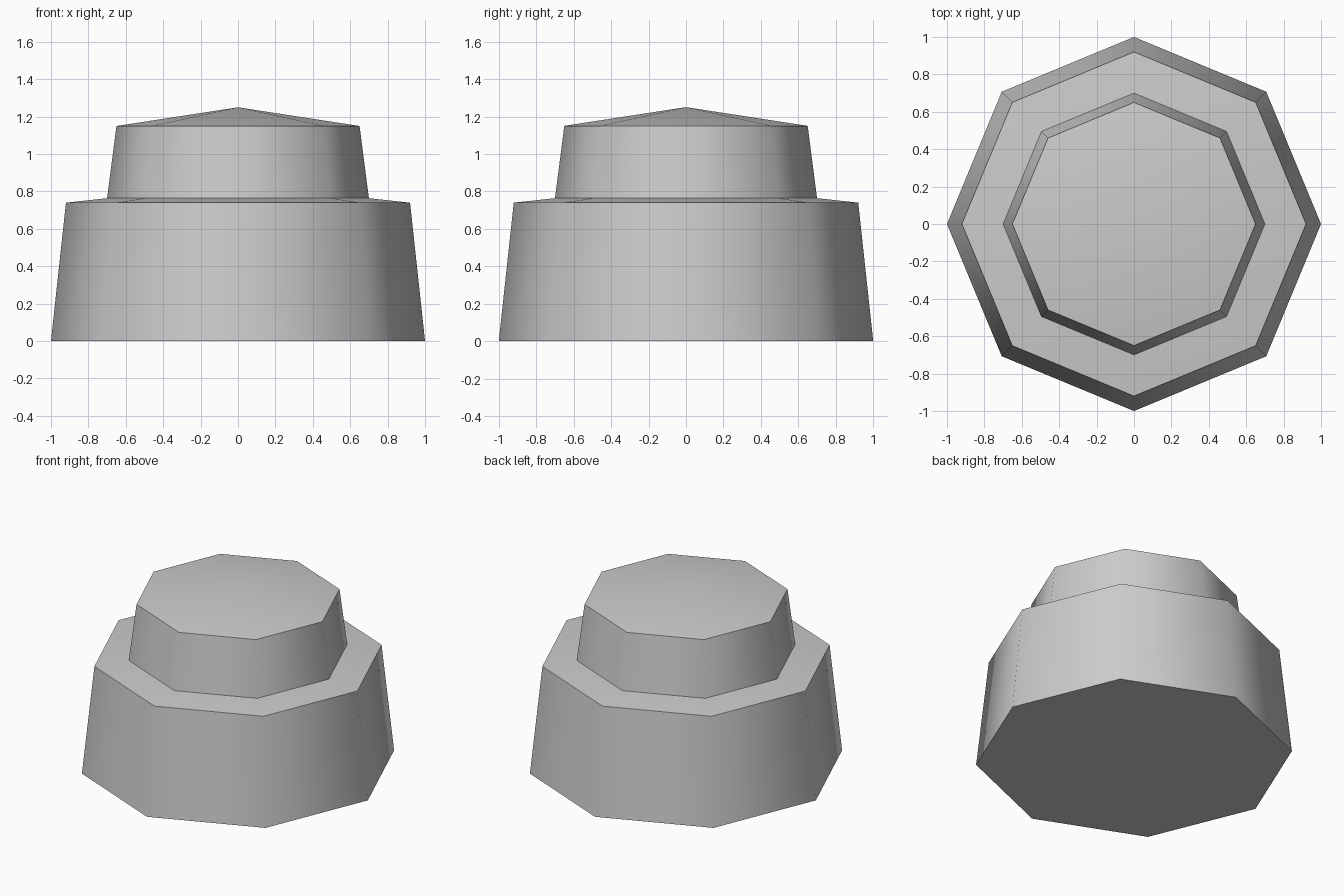
import bpy
import bmesh
from math import cos, sin, tau, radians

SIDES = 8

cube = bpy.data.objects.get("Cube")
if cube:
    bpy.data.objects.remove(cube, do_unlink=True)

# Single plain grey
grey = bpy.data.materials.new("plain grey")
grey.use_nodes = True
colour = (0.6, 0.6, 0.6, 1)
grey.diffuse_color = colour
grey.node_tree.nodes["Principled BSDF"].inputs["Base Color"].default_value = colour


def tapered_tier(name, bottom, top, apex_z):
    """Octagonal tapered drum with a flat floor and a shallow pointed roof."""
    bm = bmesh.new()
    lower, upper = [
        [bm.verts.new((r * cos(tau * i / SIDES), r * sin(tau * i / SIDES), z))
         for i in range(SIDES)]
        for r, z in (bottom, top)
    ]
    apex = bm.verts.new((0, 0, apex_z))
    bm.faces.new(lower[::-1])
    for i in range(SIDES):
        j = (i + 1) % SIDES
        bm.faces.new((lower[i], lower[j], upper[j], upper[i]))
        bm.faces.new((upper[i], upper[j], apex))
    mesh = bpy.data.meshes.new(name)
    bm.to_mesh(mesh)
    bm.free()
    mesh.materials.append(grey)
    obj = bpy.data.objects.new(name, mesh)
    bpy.context.collection.objects.link(obj)

    # Smooth around the drum, crisp at the rims
    bpy.ops.object.select_all(action="DESELECT")
    obj.select_set(True)
    bpy.context.view_layer.objects.active = obj
    bpy.ops.object.shade_smooth_by_angle(angle=radians(60))
    return obj


# Wide base, then the narrower tier sunk slightly into its roof
tapered_tier("base_tier", (1.0, 0.0), (0.92, 0.74), 0.84)
tapered_tier("upper_tier", (0.703, 0.74), (0.65, 1.15), 1.25)
